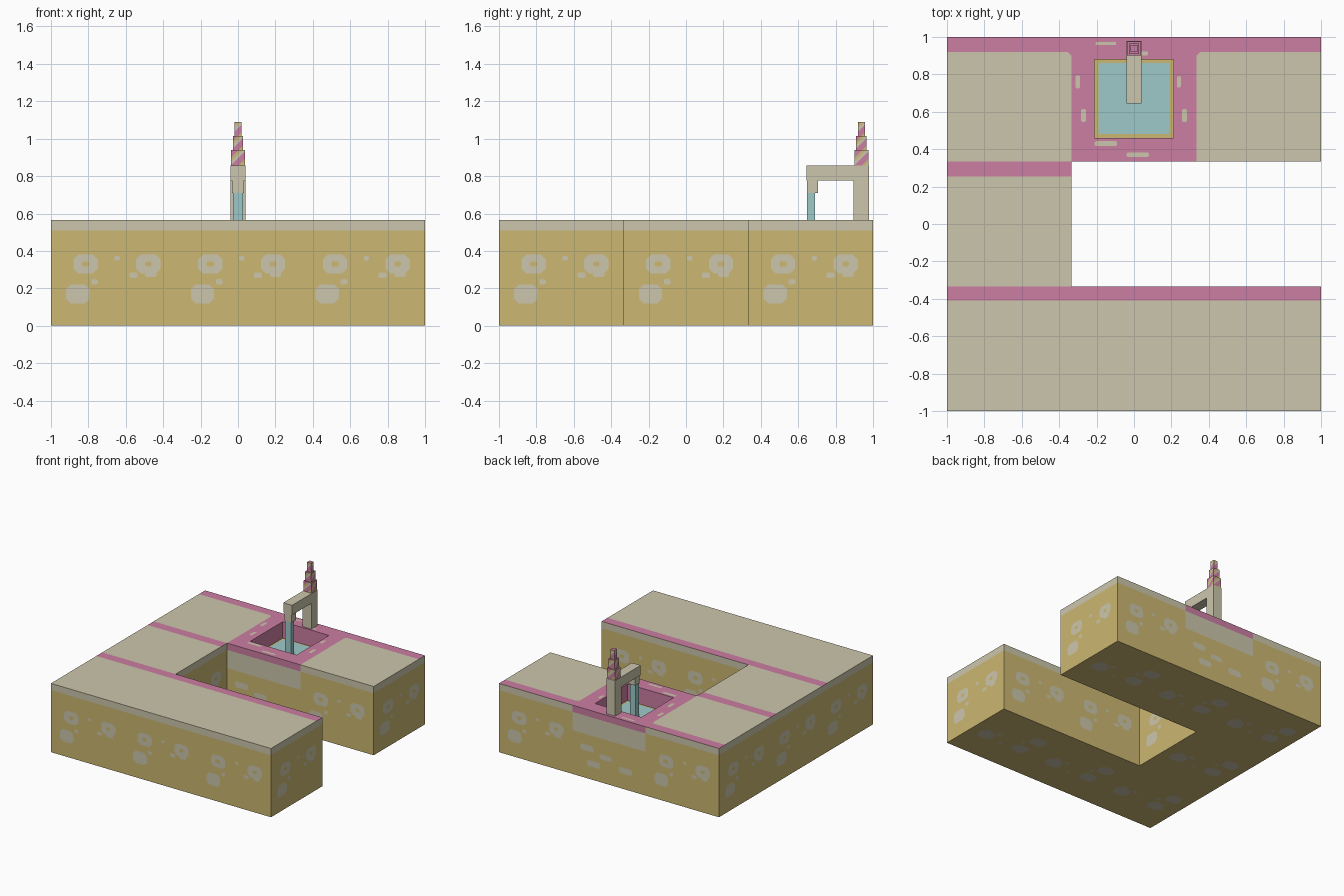
import bpy, bmesh
from mathutils import Vector

cube = bpy.data.objects.get("Cube")
if cube:
    bpy.data.objects.remove(cube, do_unlink=True)


def srgb(r, g, b):
    lin = lambda c: c / 12.92 if c <= 0.04045 else ((c + 0.055) / 1.055) ** 2.4
    return tuple(lin(c / 255) for c in (r, g, b)) + (1.0,)


GOLD, BEIGE, PINK, TEAL = range(4)
mats = []
for name, col in (("sand gold", srgb(204, 184, 114)), ("pale beige", srgb(204, 198, 172)),
                  ("dusty pink", srgb(204, 126, 163)), ("water teal", srgb(158, 202, 202))):
    m = bpy.data.materials.new(name)
    m.use_nodes = True
    m.diffuse_color = col
    bsdf = next(n for n in m.node_tree.nodes if n.type == 'BSDF_PRINCIPLED')
    bsdf.inputs["Base Color"].default_value = col
    bsdf.inputs["Roughness"].default_value = 0.9
    mats.append(m)

X, Y, Z = Vector((1, 0, 0)), Vector((0, 1, 0)), Vector((0, 0, 1))


def finish(name, bm):
    bmesh.ops.remove_doubles(bm, verts=bm.verts[:], dist=0.0001)
    me = bpy.data.meshes.new(name)
    bm.to_mesh(me)
    bm.free()
    for m in mats:
        me.materials.append(m)
    ob = bpy.data.objects.new(name, me)
    bpy.context.collection.objects.link(ob)
    return ob


def axes(n):
    u = X if abs(n.z) > 0.5 else Z.cross(n)
    return u, n.cross(u)


def panel(bm, c, n, w, h, mat, chamfer=0.0):
    """Flat rectangle facing n, optionally with cut corners."""
    u, v = axes(n)
    a, b, k = w / 2, h / 2, chamfer
    if k:
        pts = [(-a + k, -b), (a - k, -b), (a, -b + k), (a, b - k),
               (a - k, b), (-a + k, b), (-a, b - k), (-a, -b + k)]
    else:
        pts = [(-a, -b), (a, -b), (a, b), (-a, b)]
    f = bm.faces.new([bm.verts.new(Vector(c) + u * p + v * q) for p, q in pts])
    f.material_index = mat
    return f


def box(bm, x0, x1, y0, y1, z0, z1, mat):
    c = Vector(((x0 + x1) / 2, (y0 + y1) / 2, (z0 + z1) / 2))
    s = Vector((x1 - x0, y1 - y0, z1 - z0))
    for n in (X, -X, Y, -Y, Z, -Z):
        u, v = axes(n)
        half = abs(n.dot(s)) / 2
        panel(bm, c + n * half, n, abs(u.dot(s)), abs(v.dot(s)), mat)


# Terrain block: a C-shaped plan with a pool in the back middle tile
T = 1 / 3
TOP = 0.565
FLOOR = 0.43


def solid(x, y):
    return abs(x) < 1 and abs(y) < 1 and not (x > -T and abs(y) < T)


def top_colour(x, y):
    strip = y > 0.92 or 0.255 < y < T or -0.41 < y < -T
    return PINK if strip or (abs(x) < T and y > T) else BEIGE


xs = [-1, -T, -0.21, 0.21, T, 1]
ys = [-1, -0.41, -T, 0.255, T, 0.46, 0.88, 0.92, 1]
bands = [(0, 0.36), (0.36, 0.51), (0.51, TOP)]
bm = bmesh.new()
for x0, x1 in zip(xs, xs[1:]):
    for y0, y1 in zip(ys, ys[1:]):
        cx, cy, w, d = (x0 + x1) / 2, (y0 + y1) / 2, x1 - x0, y1 - y0
        if not solid(cx, cy):
            continue
        panel(bm, (cx, cy, 0), -Z, w, d, GOLD)
        if not (abs(cx) < 0.2 and 0.46 < cy < 0.88):
            panel(bm, (cx, cy, TOP), Z, w, d, top_colour(cx, cy))
        for n in (X, -X, Y, -Y):
            half = (w if n.x else d) / 2
            p = Vector((cx, cy, 0)) + n * half
            if solid(*(p + n * 0.01).xy):
                continue
            mid_tile = n.y and abs(cx) < T and cy > T
            cols = (GOLD, BEIGE, PINK) if mid_tile else (GOLD, GOLD, BEIGE)
            for (z0, z1), col in zip(bands, cols):
                panel(bm, p + Z * (z0 + z1) / 2, n, d if n.x else w, z1 - z0, col)
# Pool walls and floor ledge
for n in (X, -X, Y, -Y):
    panel(bm, Vector((0, 0.67, (TOP + FLOOR) / 2)) - n * 0.21, n, 0.42, TOP - FLOOR, PINK)
panel(bm, (0, 0.67, FLOOR), Z, 0.42, 0.42, GOLD)
finish("terrain_block", bm)

# Pool water
bm = bmesh.new()
box(bm, -0.19, 0.19, 0.48, 0.86, FLOOR - 0.004, FLOOR + 0.004, TEAL)
finish("pool_water", bm)

# Stone patches repeated on each wall tile and on the underside: u, z, width, height
stones = [(-0.148, 0.33, 0.13, 0.10), (0.187, 0.33, 0.13, 0.10), (0.02, 0.36, 0.03, 0.024),
          (0.107, 0.27, 0.045, 0.028), (0.2, 0.275, 0.06, 0.03),
          (-0.10, 0.235, 0.035, 0.03), (-0.19, 0.17, 0.125, 0.10)]
pits = [(-0.148, 0.33, 0.04, 0.028), (0.187, 0.33, 0.035, 0.026)]
low_stones = [(-0.2, 0.25, 0.12, 0.05), (-0.14, 0.13, 0.12, 0.05),
              (-0.03, 0.21, 0.11, 0.04), (0.15, 0.15, 0.12, 0.05)]


def stamp(bm, origin, n, marks, mat, lift):
    u, v = axes(n)
    for a, b, w, h in marks:
        panel(bm, origin + u * a + v * b + n * lift, n, w, h, mat, min(w, h) * 0.25)


bm = bmesh.new()
for i in (-1, 0, 1):
    for j in (-1, 0, 1):
        c = Vector((i * 2 * T, j * 2 * T, 0))
        if not solid(c.x, c.y):
            continue
        stamp(bm, c + Y * 0.28, -Z, stones, BEIGE, 0.001)
        for n in (X, -X, Y, -Y):
            p = c + n * T
            if solid(*(p + n * 0.01).xy):
                continue
            if i == 0 and j == 1:
                stamp(bm, p, n, low_stones, BEIGE, 0.001)
            else:
                stamp(bm, p, n, stones, BEIGE, 0.001)
                stamp(bm, p, n, pits, GOLD, 0.002)
finish("wall_stones", bm)

# Paving flecks around the pool, and rounded inner corners of the paving
flecks = [(-0.3, 0.76, 0.025, 0.07), (-0.27, 0.58, 0.025, 0.07), (-0.15, 0.43, 0.12, 0.025),
          (0.02, 0.37, 0.12, 0.022), (0.27, 0.58, 0.025, 0.07), (0.24, 0.76, 0.022, 0.06),
          (-0.15, 0.965, 0.11, 0.018), (0.055, 0.912, 0.04, 0.02)]
bm = bmesh.new()
stamp(bm, Z * TOP, Z, flecks, BEIGE, 0.001)
for s in (-1, 1):
    pts = [(s * T, 0.92), (s * (T + 0.02), 0.92), (s * T, 0.90)]
    f = bm.faces.new([bm.verts.new((x, y, TOP + 0.001)) for x, y in pts[::-s]])
    f.normal_update()
    if f.normal.z < 0:
        f.normal_flip()
    f.material_index = PINK
finish("paving_flecks", bm)

# Fountain: post, arm, nozzle and falling water
for name, dims, mat in (
        ("fountain_post", (-0.04, 0.04, 0.895, 0.978, TOP, 0.776), BEIGE),
        ("fountain_arm", (-0.04, 0.04, 0.645, 0.978, 0.776, 0.856), BEIGE),
        ("fountain_nozzle", (-0.033, 0.033, 0.648, 0.706, 0.71, 0.776), BEIGE),
        ("falling_water", (-0.026, 0.026, 0.648, 0.69, FLOOR, 0.71), TEAL)):
    bm = bmesh.new()
    box(bm, *dims, mat)
    finish(name, bm)

# Stepped spire with diagonal stripes, each side cut into bands
CYCLE = (PINK, PINK, BEIGE, GOLD)
STEP = 0.02
bm = bmesh.new()
for half, z0, z1 in ((0.037, 0.856, 0.94), (0.028, 0.94, 1.015), (0.018, 1.015, 1.09)):
    c = Vector((0, 0.938, (z0 + z1) / 2))
    panel(bm, c + Z * (z1 - z0) / 2, Z, half * 2, half * 2, PINK)
    for n in (X, -X, Y, -Y):
        side = bmesh.new()
        panel(side, c + n * half, n, half * 2, z1 - z0, PINK)
        slope = Z - axes(n)[0]
        for k in range(-4, 20):
            bmesh.ops.bisect_plane(side, geom=side.verts[:] + side.edges[:] + side.faces[:],
                                   plane_co=Vector((0, 0.938, 0.856 + k * STEP)), plane_no=slope)
        for f in side.faces:
            t = (f.calc_center_median() - Vector((0, 0.938, 0.856))).dot(slope)
            g = bm.faces.new([bm.verts.new(v.co) for v in f.verts])
            g.material_index = CYCLE[int(t // STEP) % 4]
        side.free()
finish("striped_spire", bm)
